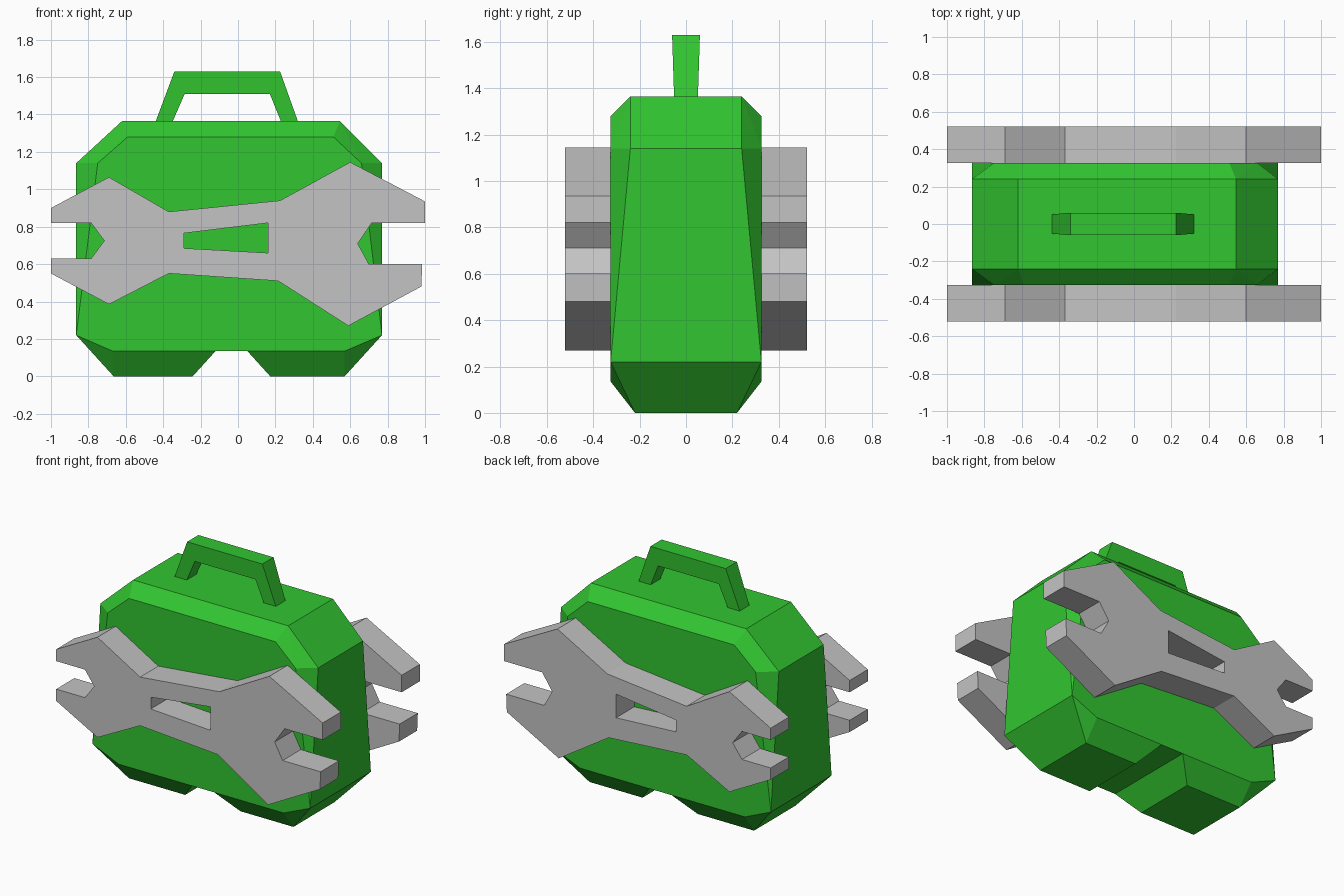
import bpy, bmesh, math
from mathutils import Matrix

if "Cube" in bpy.data.objects:
    bpy.data.objects.remove(bpy.data.objects["Cube"])


def material(name, rgb):
    m = bpy.data.materials.new(name)
    m.diffuse_color = (*rgb, 1)
    m.use_nodes = True
    m.node_tree.nodes["Principled BSDF"].inputs["Base Color"].default_value = m.diffuse_color
    return m


GREEN = material("green_paint", (0.032, 0.56, 0.03))
GREY = material("grey_metal", (0.55, 0.55, 0.55))


def add_mesh(name, bm, mat):
    bmesh.ops.recalc_face_normals(bm, faces=bm.faces)
    me = bpy.data.meshes.new(name)
    bm.to_mesh(me)
    bm.free()
    me.materials.append(mat)
    ob = bpy.data.objects.new(name, me)
    bpy.context.collection.objects.link(ob)
    return ob


def plate(name, outlines, y, half, mat):
    """Extrude x-z outlines (extra outlines become holes) about depth y."""
    cu = bpy.data.curves.new(name, 'CURVE')
    cu.dimensions = '2D'
    cu.fill_mode = 'BOTH'
    cu.extrude = half
    for pts in outlines:
        s = cu.splines.new('POLY')
        s.points.add(len(pts) - 1)
        for p, (x, z) in zip(s.points, pts):
            p.co = (x, z, 0, 1)
        s.use_cyclic_u = True
    tmp = bpy.data.objects.new(name + "_curve", cu)
    bpy.context.collection.objects.link(tmp)
    dg = bpy.context.evaluated_depsgraph_get()
    me = bpy.data.meshes.new_from_object(tmp.evaluated_get(dg))
    bpy.data.objects.remove(tmp)
    bm = bmesh.new()
    bm.from_mesh(me)
    bmesh.ops.remove_doubles(bm, verts=bm.verts, dist=1e-4)
    bm.transform(Matrix.Translation((0, y, 0)) @ Matrix.Rotation(math.pi / 2, 4, 'X'))
    for f in bm.faces:
        f.smooth = False
        f.material_index = 0
    return add_mesh(name, bm, mat)


# Toolbox body: convex chamfered block, symmetric front to back
body_pts = [
    (-0.62, 0.24, 1.365), (0.545, 0.24, 1.365),
    (-0.865, 0.24, 1.14), (0.77, 0.24, 1.14),
    (-0.59, 0.325, 1.28), (0.51, 0.325, 1.28),
    (-0.75, 0.325, 1.14), (0.66, 0.325, 1.14),
    (-0.865, 0.325, 0.22), (0.77, 0.325, 0.22),
    (-0.67, 0.325, 0.135), (0.57, 0.325, 0.135),
    (-0.665, 0.22, 0), (0.57, 0.22, 0),
]
bm = bmesh.new()
for x, y, z in body_pts:
    for s in (-1, 1):
        bm.verts.new((x, s * y, z))
bmesh.ops.convex_hull(bm, input=bm.verts)
bmesh.ops.dissolve_limit(bm, angle_limit=math.radians(1), verts=bm.verts, edges=bm.edges)
body = add_mesh("toolbox_body", bm, GREEN)

# Notch under the body that leaves two feet
notch = plate("notch_cutter", [[(-0.365, -0.135), (-0.12, 0.135), (0.05, 0.135), (0.295, -0.135)]],
              0, 0.6, GREEN)
notch.hide_render = True
mod = body.modifiers.new("notch", 'BOOLEAN')
mod.operation = 'DIFFERENCE'
mod.solver = 'EXACT'
mod.object = notch
dg = bpy.context.evaluated_depsgraph_get()
cut = bpy.data.meshes.new_from_object(body.evaluated_get(dg))
body.modifiers.clear()
body.data = cut
bpy.data.objects.remove(notch)

# Carrying handle, slightly thinner at its base
handle = plate("carry_handle", [[
    (-0.445, 1.35), (-0.34, 1.63), (0.225, 1.63), (0.325, 1.35),
    (0.235, 1.35), (0.17, 1.51), (-0.285, 1.51), (-0.355, 1.35)]], 0, 0.06, GREEN)
for v in handle.data.vertices:
    v.co.y *= 0.85 + 0.15 * (v.co.z - 1.35) / 0.28

# Double-ended wrench on the front and on the back
wrench = [
    (-1, 0.82), (-1, 0.90), (-0.69, 1.065), (-0.37, 0.88), (0.225, 0.94), (0.60, 1.145),
    (1.0, 0.935), (1.0, 0.82), (0.715, 0.82), (0.64, 0.71), (0.70, 0.60), (0.985, 0.60),
    (0.98, 0.48), (0.59, 0.27), (0.215, 0.51), (-0.37, 0.55), (-0.69, 0.385), (-1, 0.55),
    (-1, 0.63), (-0.785, 0.63), (-0.715, 0.725), (-0.785, 0.82)]
slot = [(-0.29, 0.765), (0.16, 0.82), (0.16, 0.66), (-0.29, 0.685)]
for side, y in (("front", -0.4235), ("back", 0.4235)):
    plate(side + "_wrench", [wrench, slot], y, 0.0975, GREY)
